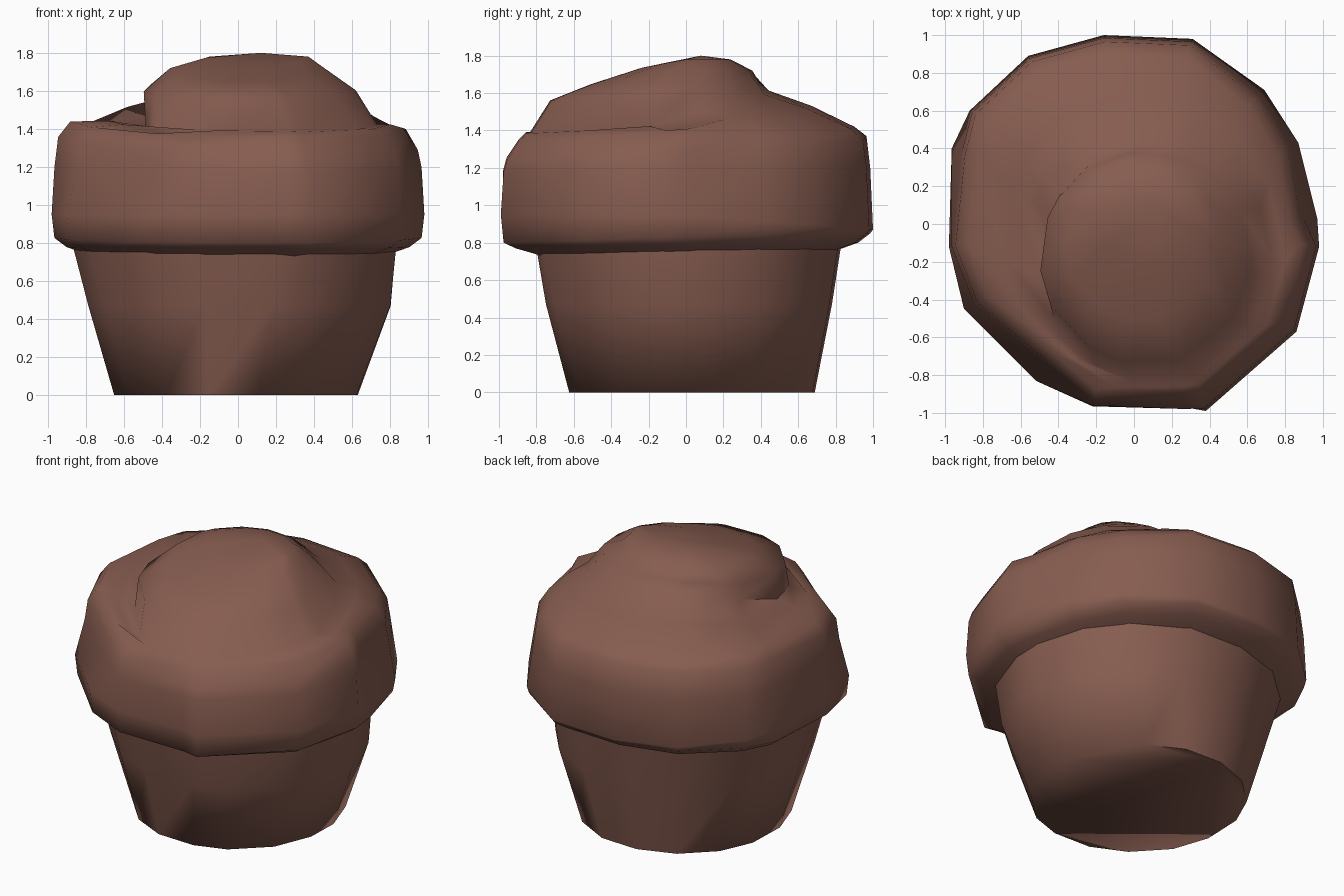
import bpy, bmesh, math

if "Cube" in bpy.data.objects:
    bpy.data.objects.remove(bpy.data.objects["Cube"])

brown = bpy.data.materials.new("baked brown")
brown.diffuse_color = (0.24, 0.108, 0.08, 1)
brown.use_nodes = True
brown.node_tree.nodes["Principled BSDF"].inputs["Base Color"].default_value = brown.diffuse_color


def skin(name, rings, tip=None, base=False):
    """Bridge equal-length rings of points, closing the top on a tip point."""
    bm = bmesh.new()
    loops = [[bm.verts.new(p) for p in ring] for ring in rings]
    n = len(loops[0])
    for a, b in zip(loops, loops[1:]):
        for i in range(n):
            j = (i + 1) % n
            bm.faces.new((a[i], a[j], b[j], b[i]))
    if tip:
        t = bm.verts.new(tip)
        for i in range(n):
            bm.faces.new((loops[-1][i], loops[-1][(i + 1) % n], t))
    if base:
        bm.faces.new(loops[0][::-1])
    me = bpy.data.meshes.new(name)
    bm.to_mesh(me)
    bm.free()
    me.materials.append(brown)
    ob = bpy.data.objects.new(name, me)
    bpy.context.collection.objects.link(ob)
    bpy.ops.object.select_all(action='DESELECT')
    ob.select_set(True)
    bpy.context.view_layer.objects.active = ob
    bpy.ops.object.shade_smooth_by_angle(angle=math.radians(75))
    return ob


# Irregular outline shared by cup and crust, anticlockwise from the back
outline = [(-0.16, 1.0), (-0.56, 0.89), (-0.87, 0.6), (-0.965, 0.4),
           (-0.98, -0.12), (-0.9, -0.45), (-0.52, -0.83), (-0.22, -0.965),
           (0.27, -0.97), (0.38, -0.99), (0.86, -0.57), (0.98, -0.12),
           (0.97, 0.03), (0.87, 0.43), (0.69, 0.71), (0.31, 0.98)]
angles = [math.atan2(y, x) for x, y in outline]
even = [math.radians(99 + 22.5 * i) for i in range(16)]


def cup_ring(sx, sy, cx, cy, z, f):
    """Ring between a plain ellipse (f = 0) and the crust outline (f = 1)."""
    return [(cx + sx * (f * x + (1 - f) * math.cos(a)),
             cy + sy * (f * y + (1 - f) * math.sin(a)), z)
            for (x, y), a in zip(outline, even)]


# Tapered lower cup
skin("cup", [cup_ring(0.65, 0.665, -0.01, 0.03, 0.0, 0.2),
             cup_ring(0.81, 0.775, 0.01, 0.01, 0.47, 0.5),
             cup_ring(0.865, 0.825, -0.015, 0.005, 0.77, 0.7)], base=True)

# Overhanging crust; dents and bulges per outline point, growing with height
dents = {3: 0.96, 5: 0.955, 6: 0.91, 7: 1.01, 8: 1.025, 9: 1.0,
         12: 0.94, 13: 0.97, 14: 0.97}
# scale, height, extra height at the back, drop at the front, drop at the right
levels = [(0.78, 0.73, 0.02, 0, 0), (0.92, 0.78, 0.02, 0.01, 0),
          (0.985, 0.83, 0.02, 0.03, 0), (1.0, 0.95, -0.08, 0, 0),
          (0.985, 1.2, 0, 0.02, 0), (0.965, 1.37, 0, 0.10, 0.07),
          (0.9, 1.45, -0.03, 0.09, 0.04)]
rings = []
for s, z, back, front, right in levels:
    ring = []
    for i, (x, y) in enumerate(outline):
        k = s * (dents.get(i, 1) if z > 1.15 else 1)
        h = z + back * max(y, 0) - front * max(-y, 0) - right * max(x, 0)
        ring.append((x * k, y * k, h))
    rings.append(ring)

# Risen dome growing out of the crust: cx, cy, rx, ry, then the height
# at the back, side and front of the ring
dome = [(0.12, -0.2, 0.61, 0.65, 1.60, 1.42, 1.39),
        (0.06, -0.18, 0.56, 0.56, 1.69, 1.60, 1.56),
        (0.04, -0.08, 0.40, 0.44, 1.72, 1.73, 1.645),
        (0.10, 0.0, 0.27, 0.24, 1.78, 1.78, 1.735)]
foot = []
for cx, cy, rx, ry, zb, zs, zf in dome:
    ring = []
    for a in angles:
        c, s = math.cos(a), math.sin(a)
        z = zs + (zb - zs) * max(s, 0) + (zf - zs) * max(-s, 0)
        if rx > 0.6 and s > 0 and c < 0:
            z += 0.1 * -c * s           # back left blends softly
        ring.append((cx + rx * c, cy + ry * s, z))
    foot.append(ring)

# Sloping shelf between the crust edge and the dome, with two small pockets
shelf = []
for i, (p, q) in enumerate(zip(rings[-1], foot[0])):
    dip = {3: 0.04, 6: 0.03, 12: 0.02}.get(i, -0.015)
    shelf.append(tuple((u + v) / 2 - (dip if k == 2 else 0)
                       for k, (u, v) in enumerate(zip(p, q))))
skin("crust_and_dome", rings + [shelf] + foot, (0.12, 0.08, 1.8))
